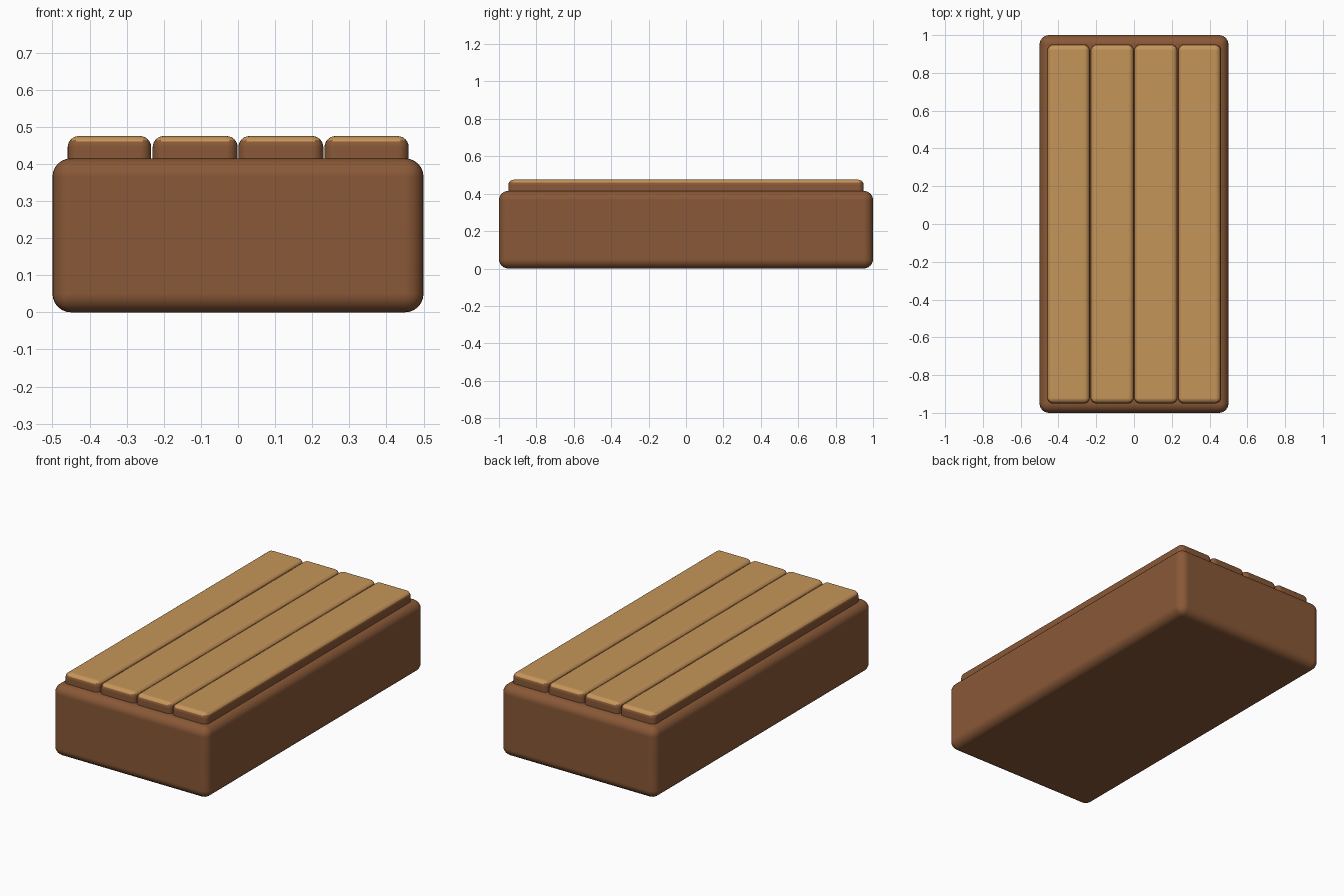
import bpy, bmesh

if "Cube" in bpy.data.objects:
    bpy.data.objects.remove(bpy.data.objects["Cube"])

def material(name, rgb):
    m = bpy.data.materials.new(name)
    m.diffuse_color = (*rgb, 1)
    m.use_nodes = True
    m.node_tree.nodes["Principled BSDF"].inputs["Base Color"].default_value = m.diffuse_color
    return m

dark = material("brown wood", (0.25, 0.098, 0.038))
light = material("light wood", (0.56, 0.30, 0.10))

def rounded_box(name, lo, hi, radius, segments, mats):
    bm = bmesh.new()
    bmesh.ops.create_cube(bm, size=1)
    for v in bm.verts:
        v.co = [(l + h) / 2 + c * (h - l) for l, h, c in zip(lo, hi, v.co)]
    bmesh.ops.bevel(bm, geom=bm.edges[:], offset=radius, segments=segments,
                    profile=0.5, affect='EDGES', clamp_overlap=True)
    bm.normal_update()
    for f in bm.faces:
        f.smooth = True
        # upward faces take the second colour when there is one
        f.material_index = 1 if len(mats) > 1 and f.normal.z > 0.6 else 0
    me = bpy.data.meshes.new(name)
    bm.to_mesh(me)
    bm.free()
    for m in mats:
        me.materials.append(m)
    ob = bpy.data.objects.new(name, me)
    bpy.context.collection.objects.link(ob)
    # keep the flat faces flat in shading
    mod = ob.modifiers.new("flat shading", 'WEIGHTED_NORMAL')
    mod.keep_sharp = True
    return ob

# solid base block
rounded_box("base", (-0.5, -1, 0), (0.5, 1, 0.415), 0.05, 6, [dark])

# four planks on top
edges = [(-0.459, -0.234), (-0.23, -0.001), (0.001, 0.23), (0.233, 0.46)]
for i, (a, b) in enumerate(edges):
    rounded_box(f"plank_{i + 1}", (a, -0.95, 0.36), (b, 0.95, 0.475), 0.03, 6, [dark, light])
